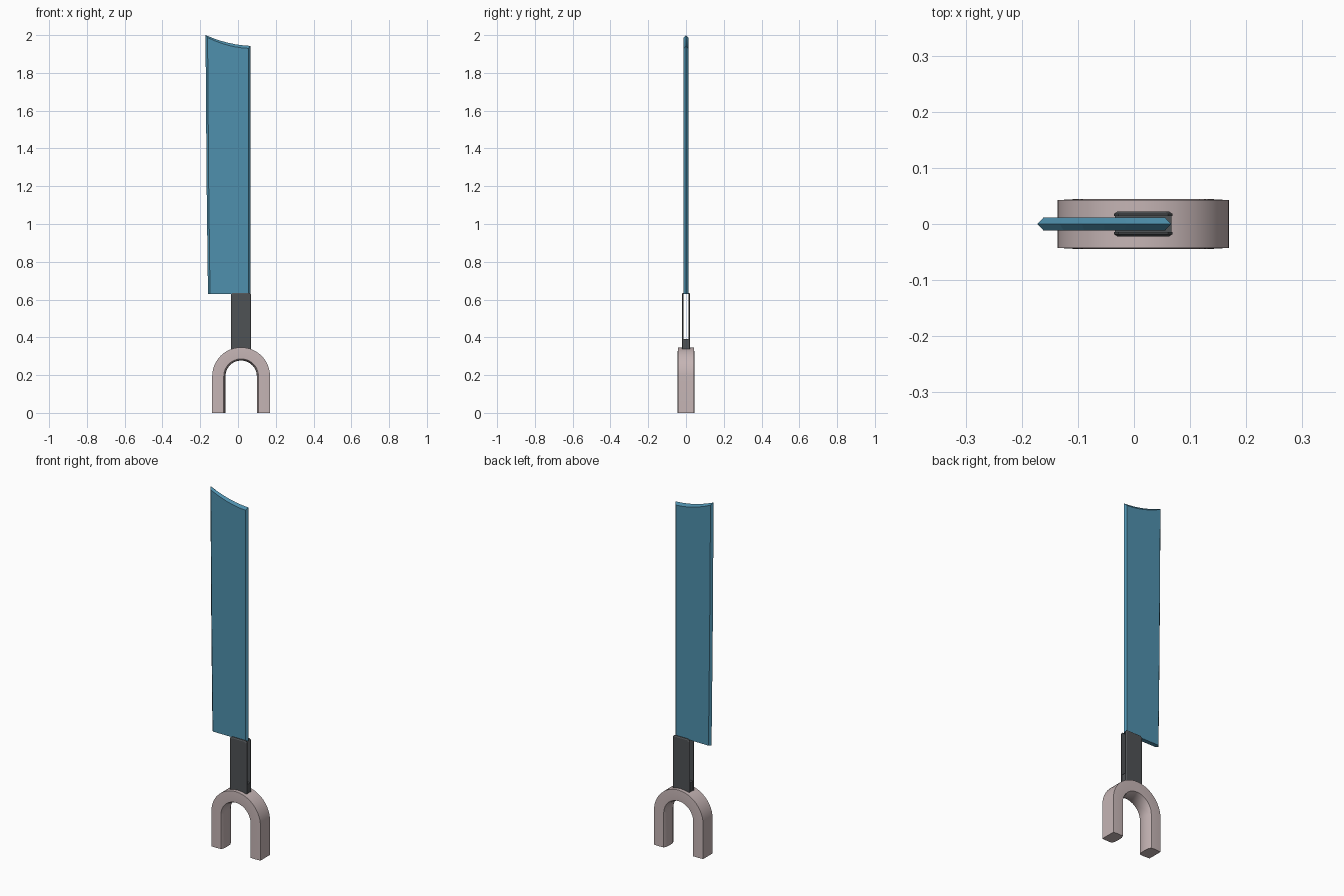
import bpy, bmesh, math

if "Cube" in bpy.data.objects:
    bpy.data.objects.remove(bpy.data.objects["Cube"])


def material(name, rgb):
    m = bpy.data.materials.new(name)
    m.diffuse_color = (*rgb, 1)
    m.use_nodes = True
    m.node_tree.nodes["Principled BSDF"].inputs["Base Color"].default_value = m.diffuse_color
    return m


TEAL = material("blade_teal", (0.078, 0.28, 0.42))
DARK = material("grip_dark_grey", (0.078, 0.084, 0.09))
PINK = material("pale_pink_grey", (0.56, 0.46, 0.46))


def loft(name, rings, mat, smooth=None):
    """Join equal-length closed rings into a capped solid."""
    bm = bmesh.new()
    vs = [[bm.verts.new(p) for p in r] for r in rings]
    n = len(vs[0])
    for a, b in zip(vs, vs[1:]):
        for i in range(n):
            j = (i + 1) % n
            bm.faces.new((a[i], a[j], b[j], b[i]))
    bm.faces.new(vs[0][::-1])
    bm.faces.new(vs[-1])
    bmesh.ops.recalc_face_normals(bm, faces=bm.faces)
    me = bpy.data.meshes.new(name)
    bm.to_mesh(me)
    bm.free()
    me.materials.append(mat)
    ob = bpy.data.objects.new(name, me)
    bpy.context.collection.objects.link(ob)
    if smooth:
        bpy.ops.object.select_all(action='DESELECT')
        ob.select_set(True)
        bpy.context.view_layer.objects.active = ob
        bpy.ops.object.shade_smooth_by_angle(angle=math.radians(smooth))
    return ob


# Blade: ridge outline in the middle, inset flat faces front and back
def blade_outline(d):
    left, right = -0.172 + d, 0.066 - d
    pts = [(right, 0.63), (-0.159 + d, 0.63), (-0.166 + d, 1.2)]
    for i in range(7):  # concave slanted top
        t = i / 6
        z = 2.0 - 0.057 * t - 0.012 * 4 * t * (1 - t)
        pts.append((left + (right - left) * t, z - 1.2 * d))
    return pts


loft("blade", [[(x, y, z) for x, z in blade_outline(d)]
               for y, d in ((-0.012, 0.011), (0, 0), (0.012, 0.011))], TEAL)


# Grip: two thin chamfered plates with a gap, joined by a spacer at the foot
def plate_outline(d):
    l, r, b, t, c = -0.036 + d, 0.069 - d, 0.325, 0.636 - d, 0.008
    return [(l, b), (r, b), (r, t - c), (r - c, t), (l + c, t), (l, t - c)]


for side, name in ((-1, "grip_plate_front"), (1, "grip_plate_back")):
    loft(name, [[(x, side * y, z) for x, z in plate_outline(d)]
                for y, d in ((0.014, 0), (0.018, 0), (0.022, 0.006))], DARK)
loft("grip_spacer", [[(x, y, z) for x, y in ((-0.034, -0.0145), (0.067, -0.0145),
                                             (0.067, 0.0145), (-0.034, 0.0145))]
                     for z in (0.325, 0.39)], DARK)

# Horseshoe foot: cross-section swept along two legs and a half-circle arch
CX, CZ = 0.0165, 0.194
SECTION = [(0.153, -0.0425), (0.153, 0.0425), (0.12, 0.0445), (0.092, 0.0435),
           (0.085, 0.028), (0.083, 0), (0.085, -0.028), (0.092, -0.0435),
           (0.12, -0.0445)]
rings = [[(CX + r, y, 0) for r, y in SECTION]]
for i in range(25):
    a = math.pi * i / 24
    rings.append([(CX + r * math.cos(a), y, CZ + r * math.sin(a)) for r, y in SECTION])
rings.append([(CX - r, y, 0) for r, y in SECTION])
loft("forked_foot", rings, PINK, smooth=35)
